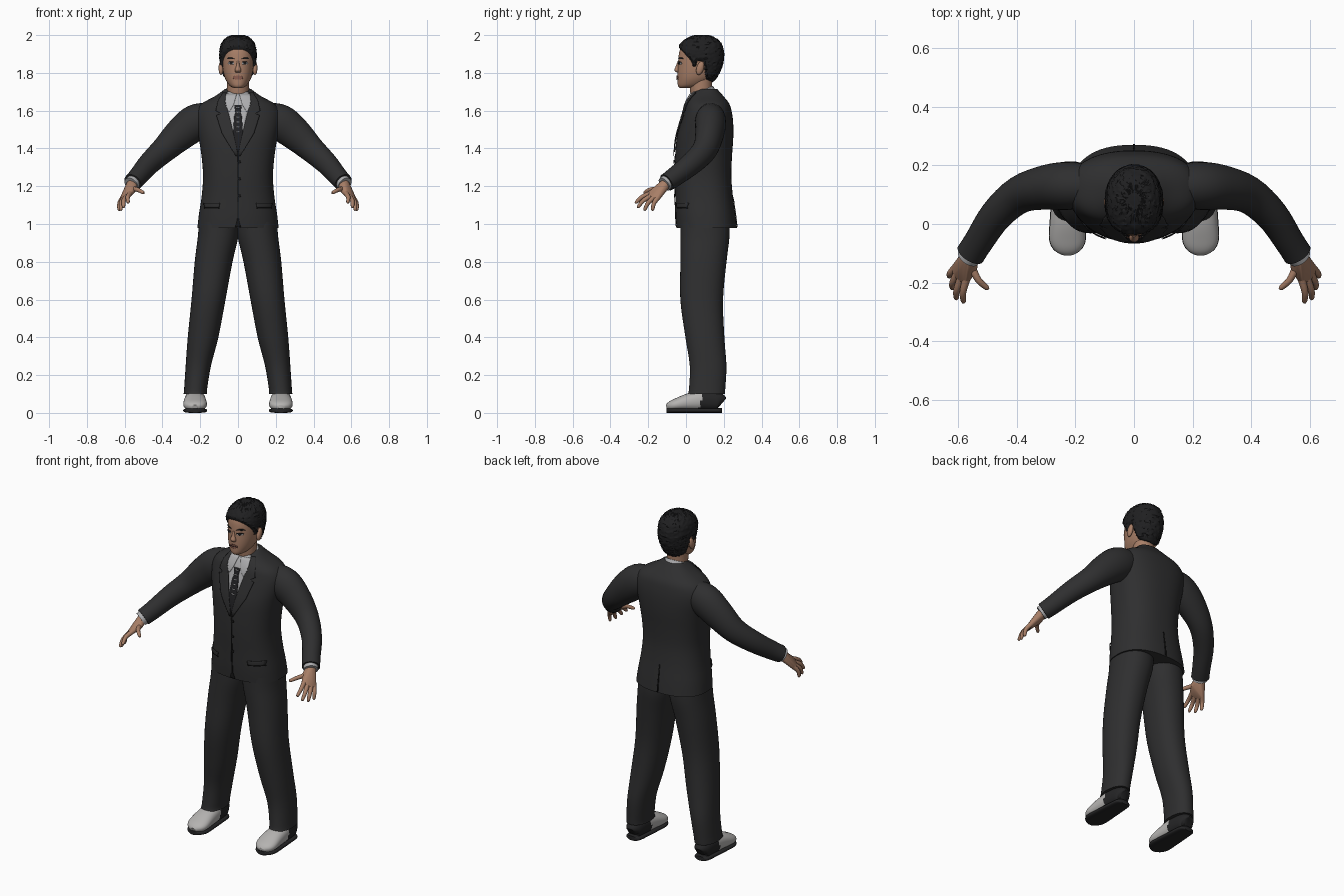
import bpy, bmesh, math, random
from mathutils import Vector
from mathutils.bvhtree import BVHTree

random.seed(4)
if "Cube" in bpy.data.objects:
    bpy.data.objects.remove(bpy.data.objects["Cube"])


def material(name, *rgb):
    m = bpy.data.materials.new(name)
    m.use_nodes = True
    m.diffuse_color = (*rgb, 1)
    m.node_tree.nodes["Principled BSDF"].inputs["Base Color"].default_value = (*rgb, 1)
    return m


SUIT = material("charcoal_suit", .028, .028, .029)
SEAM = material("dark_seam", .008, .008, .008)
HAIR = material("black_hair", .014, .014, .015)
SKIN = material("skin", .39, .21, .135)
LIPS = material("lips", .26, .11, .08)
SHIRT = material("grey_shirt", .42, .42, .43)
TIE = material("black_tie", .015, .015, .017)
SHOE = material("pale_shoe", .46, .45, .44)
SOLE = material("black_sole", .018, .018, .019)


def finish(name, bm, mats, mirror=False, angle=50):
    bmesh.ops.recalc_face_normals(bm, faces=bm.faces[:])
    me = bpy.data.meshes.new(name)
    bm.to_mesh(me)
    bm.free()
    for m in mats:
        me.materials.append(m)
    me.shade_smooth()
    me.set_sharp_from_angle(angle=math.radians(angle))
    ob = bpy.data.objects.new(name, me)
    bpy.context.collection.objects.link(ob)
    if mirror:
        ob.modifiers.new("Mirror", "MIRROR")
    return ob


def spline(rows, k):
    """Catmull-Rom interpolation of whole rows."""
    out = []
    for i in range(len(rows) - 1):
        a, b, c, d = (rows[max(0, min(len(rows) - 1, i + j))] for j in (-1, 0, 1, 2))
        for s in range(k):
            t = s / k
            out.append([q + .5 * t * (r - p + t * (2*p - 5*q + 4*r - w + t * (3*(q - r) + w - p)))
                        for p, q, r, w in zip(a, b, c, d)])
    return out + [list(rows[-1])]


def loft_mesh(rows, ref=None, n=28, k=4, power=2.0):
    """Skin (x, y, z, rx, ry) sections; ref turns the sections along the path."""
    rows = spline(rows, k)
    bm = bmesh.new()
    rings = []
    for i, (x, y, z, rx, ry) in enumerate(rows):
        u, v = Vector((1, 0, 0)), Vector((0, 1, 0))
        if ref:
            a, b = rows[max(i - 1, 0)], rows[min(i + 1, len(rows) - 1)]
            t = (Vector(b[:3]) - Vector(a[:3])).normalized()
            u = t.cross(Vector(ref)).normalized()
            v = u.cross(t)
        ring = []
        for j in range(n):
            c, s = math.cos(math.tau * j / n), math.sin(math.tau * j / n)
            c, s = (math.copysign(abs(e) ** (2 / power), e) for e in (c, s))
            ring.append(bm.verts.new(Vector((x, y, z)) + u * c * rx + v * s * ry))
        rings.append(ring)
    for a, b in zip(rings, rings[1:]):
        for j in range(n):
            bm.faces.new((a[j], a[(j + 1) % n], b[(j + 1) % n], b[j]))
    bm.faces.new(rings[0])
    bm.faces.new(rings[-1])
    bmesh.ops.recalc_face_normals(bm, faces=bm.faces[:])
    return bm


def loft(name, rows, mat, mirror=False, **kw):
    return finish(name, loft_mesh(rows, **kw), [mat], mirror)


def depth_rows(rows):
    """(z, half width, front y, back y) to loft rows."""
    return [(0, (f + b) / 2, z, w, (b - f) / 2) for z, w, f, b in rows]


def patch(name, rows, on, mat, lift=.003, mirror=False, back=False, k=4, cols=8):
    """Thin plate of (z, x0, x1) rows laid on a surface."""
    me, d = on.data, -1 if back else 1
    tree = BVHTree.FromPolygons([v.co for v in me.vertices], [p.vertices[:] for p in me.polygons])
    bm, grid = bmesh.new(), []
    for a, b in zip(rows, rows[1:]):
        for s in range(k + (b is rows[-1])):
            z, x0, x1 = (p + (q - p) * s / k for p, q in zip(a, b))
            line = []
            for j in range(cols + 1):
                x = x0 + (x1 - x0) * j / cols
                hit = tree.ray_cast(Vector((x, -d, z)), Vector((0, d, 0)))[0]
                line.append(bm.verts.new((x, (hit.y if hit else .05) - d * lift, z)))
            grid.append(line)
    for a, b in zip(grid, grid[1:]):
        for j in range(cols):
            bm.faces.new((a[j], a[j + 1], b[j + 1], b[j]))
    ob = finish(name, bm, [mat], mirror)
    sol = ob.modifiers.new("Thickness", "SOLIDIFY")
    sol.thickness, sol.offset = .003, 0
    return ob


def oval(name, x, z, w, h, on, mat, lift=.002, mirror=False, tilt=0):
    rows = []
    for i in range(9):
        a = math.pi * (i + .15) / 8.3
        half = w * math.sin(a)
        rows.append((z + h * math.cos(a), x - half, x + half))
    return patch(name, rows, on, mat, lift, mirror, k=1)


# Jacket body
jacket = loft("jacket", depth_rows([
    (.98, .215, -.05, .27), (1.05, .207, -.055, .262), (1.15, .192, -.057, .248),
    (1.25, .185, -.06, .24), (1.35, .192, -.058, .243), (1.45, .207, -.05, .25),
    (1.53, .222, -.03, .25), (1.59, .222, -.012, .243), (1.635, .195, 0, .23),
    (1.675, .125, .02, .2), (1.7, .088, .04, .178), (1.715, .07, .07, .165)]),
    SUIT, n=64, power=2.4)

# Sleeves, shirt cuffs and trousers
loft("sleeve", [(.14, .13, 1.57, .07, .075), (.22, .13, 1.54, .082, .095), (.3, .125, 1.48, .076, .088),
                (.39, .1, 1.395, .064, .07), (.47, .03, 1.32, .056, .06), (.53, -.06, 1.25, .05, .052),
                (.558, -.103, 1.22, .05, .048)], SUIT, True, ref=(0, 0, 1))
loft("shirt_cuff", [(.54, -.08, 1.238, .04, .04), (.566, -.115, 1.21, .04, .04)], SHIRT, True, ref=(0, 0, 1))
loft("trouser_leg", [(.102, .1, 1.01, .105, .13), (.106, .1, .93, .107, .13), (.129, .0925, .8, .1, .122),
                     (.156, .083, .6, .09, .113), (.185, .1, .4, .081, .103), (.21, .117, .25, .067, .097),
                     (.224, .112, .13, .061, .096), (.226, .108, .1, .062, .098)], SUIT, True, n=40, power=2.2)

# Jacket details
patch("shirt_front", [(1.7, -.055, .055), (1.655, -.07, .07), (1.555, -.042, .042), (1.38, -.003, .003)],
      jacket, SHIRT)
patch("tie", [(1.63, -.02, .02), (1.59, -.014, .014), (1.57, -.02, .02), (1.46, -.028, .028), (1.38, -.004, .004)],
      jacket, TIE, .006)
for i in range(6):
    z = 1.62 - .026 * i
    patch("tie_stripe", [(z, -.011, .011), (z - .005, -.011, .011)], jacket, SHIRT, .0075, k=1, cols=2)
patch("shirt_collar_wing", [(1.69, .006, .066), (1.63, .024, .068), (1.595, .044, .05)], jacket, SHIRT, .008, True)
patch("lapel", [(1.695, .062, .08), (1.655, .068, .105), (1.6, .054, .118), (1.585, .05, .092), (1.575, .047, .115),
                (1.48, .024, .085), (1.36, -.001, .012)], jacket, SUIT, .008, True)
patch("front_edge", [(1.36, -.002, .002), (1.02, -.004, .004), (.983, -.016, .016)], jacket, SEAM, .002, cols=2)
patch("back_vent", [(1.14, -.002, .002), (.983, -.004, .004)], jacket, SEAM, .002, back=True, cols=2)
patch("pocket_flap", [(1.112, .095, .182), (1.088, .1, .178)], jacket, SUIT, .007, True)
patch("pocket_seam", [(1.087, .098, .18), (1.083, .098, .18)], jacket, SEAM, .004, True)
for z in (1.33, 1.24, 1.15):
    oval("button", .008, z, .009, .009, jacket, SEAM, .005)

# Neck and shirt collar
loft("neck", [(0, .1, 1.62, .062, .06), (0, .08, 1.7, .058, .058), (0, .08, 1.79, .058, .062)], SKIN)
loft("shirt_collar", [(0, .105, 1.65, .076, .074), (0, .082, 1.708, .067, .065)], SHIRT, ref=(0, 1, 0))

# Head
HEAD = depth_rows([
    (1.72, .022, -.034, .02), (1.733, .045, -.043, .09), (1.765, .066, -.044, .137),
    (1.8, .077, -.044, .163), (1.84, .083, -.042, .18), (1.88, .085, -.04, .188),
    (1.92, .084, -.033, .186), (1.955, .073, -.012, .172), (1.978, .05, .025, .142), (1.988, .02, .06, .105)])
head = loft("head", HEAD, SKIN, n=48, power=2.15)
loft("nose", [(0, -.038, 1.862, .006, .006), (0, -.042, 1.838, .009, .011),
              (0, -.046, 1.815, .017, .016), (0, -.04, 1.803, .013, .01)], SKIN, n=16)
oval("eye_white", .036, 1.85, .016, .0065, head, SHIRT, .002, True)
oval("iris", .036, 1.85, .008, .0065, head, HAIR, .0035, True)
patch("upper_eyelid", [(1.859, .024, .046), (1.854, .018, .054)], head, HAIR, .0035, True, k=1)
patch("eyebrow", [(1.881, .03, .052), (1.873, .016, .06)], head, HAIR, .002, True, k=1)
oval("lips", 0, 1.775, .027, .011, head, LIPS, .004)
patch("mouth_line", [(1.7765, -.024, .024), (1.7745, -.024, .024)], head, SEAM, .0055, k=1)

# Ears
bm = bmesh.new()
bmesh.ops.create_uvsphere(bm, u_segments=16, v_segments=10, radius=1)
for v in bm.verts:
    v.co = Vector((.09 + .013 * v.co.x, .075 + .02 * v.co.y + .008 * v.co.z, 1.825 + .036 * v.co.z))
finish("ear", bm, [SKIN], True)

# Hair: a swollen skull that sinks under the skin below the hairline
HAIRLINE = [(-.1, 1.93), (-.03, 1.925), (0, 1.895), (.03, 1.86), (.04, 1.83), (.053, 1.835), (.06, 1.865),
            (.095, 1.86), (.105, 1.77), (.14, 1.74), (.3, 1.73)]


def hairline(y):
    for (a, p), (b, q) in zip(HAIRLINE, HAIRLINE[1:]):
        if a <= y <= b:
            return p + (q - p) * (y - a) / (b - a)
    return HAIRLINE[-1][1]


bm = loft_mesh(HEAD, n=80, k=7, power=2.15)
bm.normal_update()
moves = []
for v in bm.verts:
    lift = max(-.008, min(.013, (v.co.z - hairline(v.co.y)) * .9))
    if lift > .005:
        lift += random.uniform(-.003, .003)
    moves.append(v.normal * lift)
for v, m in zip(bm.verts, moves):
    v.co += m
    v.co.z = min(v.co.z, 2)
finish("hair", bm, [HAIR], angle=35)

# Hands: hulled palm with tapering fingers
KNUCKLES = [(.572, -.188, 1.162), (.59, -.185, 1.148), (.603, -.17, 1.14), (.61, -.15, 1.138)]
TIPS = [(.583, -.27, 1.112), (.608, -.258, 1.088), (.622, -.222, 1.073), (.632, -.18, 1.072)]
THUMB = (.552, -.15, 1.185)
bm = bmesh.new()
for p, r in [((.56, -.105, 1.215), .028), ((.566, -.125, 1.2), .026), (THUMB, .018)] + [(q, .014) for q in KNUCKLES]:
    ball = bmesh.ops.create_icosphere(bm, subdivisions=2, radius=r)
    bmesh.ops.translate(bm, verts=ball["verts"], vec=p)
hull = bmesh.ops.convex_hull(bm, input=bm.verts[:])
bmesh.ops.delete(bm, geom=list({g for g in hull["geom_interior"] if isinstance(g, bmesh.types.BMVert)}),
                 context="VERTS")
finish("palm", bm, [SKIN], True, 80)
for name, a, b in [("finger", k, t) for k, t in zip(KNUCKLES, TIPS)] + [("thumb", THUMB, (.498, -.224, 1.165))]:
    a, b = Vector(a), Vector(b)
    bend = Vector((.006, -.004, .006))
    loft(name, [(*a, .014, .014), (*(a.lerp(b, .5) + bend), .0115, .0115), (*a.lerp(b, .9), .009, .009),
                (*b, .004, .004)], SKIN, True, ref=(1, 0, .3), n=12)

# Shoes: dark heel, pale toe and dark sole
SHOE_ROWS = [(.19, .05, .025, .03), (.172, .06, .045, .048), (.1, .066, .053, .055), (.02, .058, .059, .047),
             (-.05, .044, .062, .033), (-.085, .035, .048, .024), (-.103, .029, .022, .013)]
bm = loft_mesh([(.227, *r) for r in SHOE_ROWS], ref=(0, 0, 1), k=6, power=2.3)
for f in bm.faces:
    c = f.calc_center_median()
    f.material_index = int(c.y > .075 + .3 * (c.z - .05) or c.z < .02)
finish("shoe", bm, [SHOE, SOLE], True)
loft("shoe_sole", [(.227, y * 1.01, .0125, rx + .001, .0125) for y, z, rx, rz in SHOE_ROWS], SOLE, True,
     ref=(0, 0, 1), power=3)
